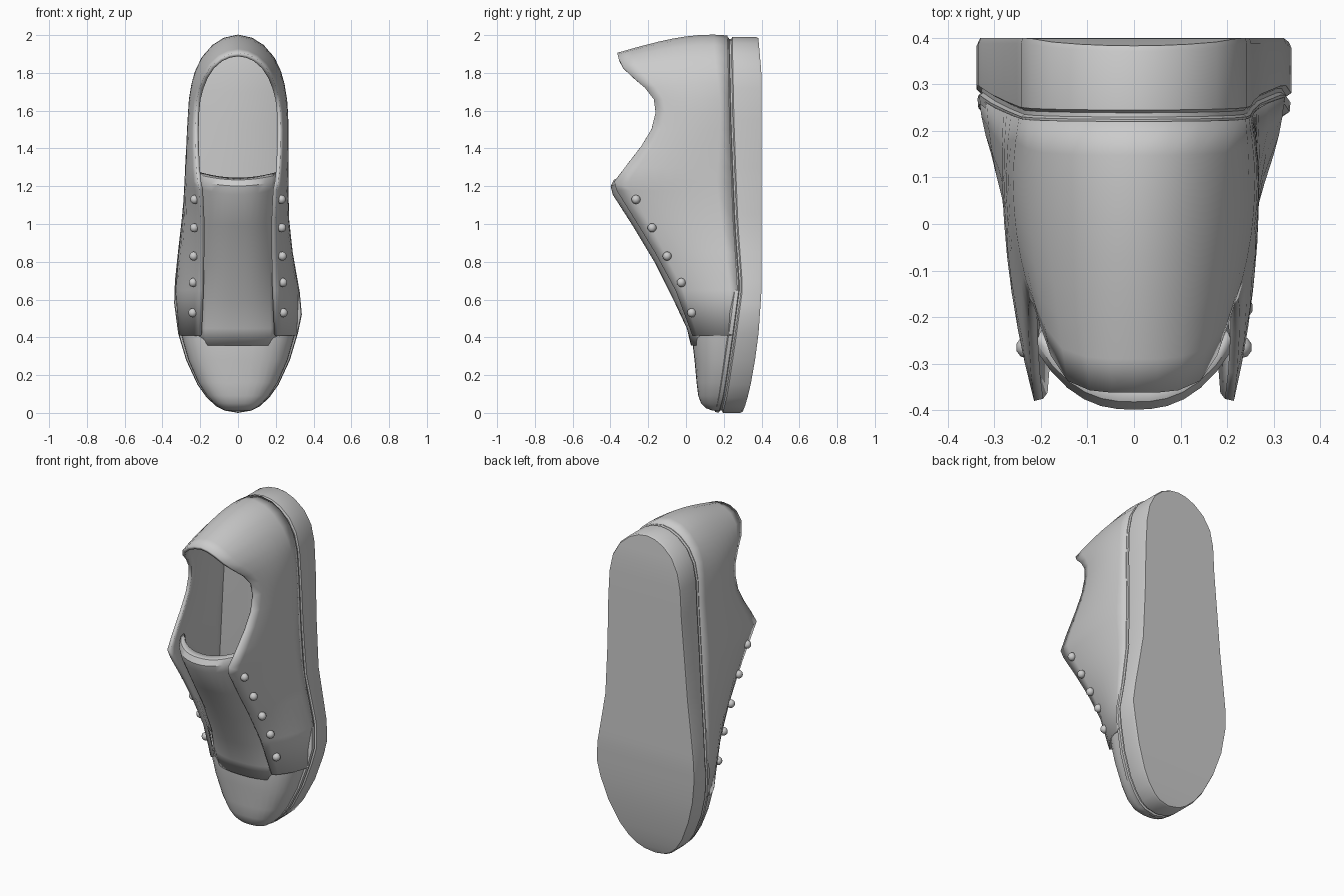
import bpy, bmesh, math

if "Cube" in bpy.data.objects:
    bpy.data.objects.remove(bpy.data.objects["Cube"])


def interp(table, z):
    """Piecewise linear lookup in a list of (z, value)."""
    for (a, u), (b, v) in zip(table, table[1:]):
        if z <= b:
            return u + (v - u) * max(0, z - a) / (b - a)
    return table[-1][1]


# Sole outline half widths (outer and waisted inner side), sole top and bottom heights
TOE = [(0, 0), (.012, .07), (.035, .115), (.08, .165), (.15, .215), (.28, .275), (.42, .317)]
HEEL = [(1.55, .252), (1.72, .243), (1.82, .222), (1.9, .178), (1.955, .115), (1.982, .055), (1.99, 0)]
WIDTH = {
    1: TOE + [(.52, .338), (.64, .327), (.78, .302), (.95, .272), (1.25, .258)] + HEEL,
    -1: TOE + [(.58, .338), (.7, .334), (.85, .318), (1.05, .295), (1.3, .274)] + HEEL,
}
SOLE_TOP = [(0, .165), (.1, .19), (.4, .235), (.66, .27), (1, .245), (1.5, .225), (1.99, .215)]
SOLE_BOTTOM = [(0, .30), (.05, .32), (.2, .355), (.4, .383), (.65, .4), (1.8, .4), (1.99, .383)]


def width(z, side):
    return interp(WIDTH[side], z)


def loft(name, rows, closed=False, caps=None, thickness=0, angle=35):
    """Skin rows of points; caps='bridge' closes mirrored rings, 'start' fills row 0."""
    bm = bmesh.new()
    grid = [[bm.verts.new(p) for p in row] for row in rows]
    n = len(rows[0])
    for a, b in zip(grid, grid[1:]):
        for i in range(n if closed else n - 1):
            j = (i + 1) % n
            bm.faces.new((a[i], a[j], b[j], b[i]))
    if caps == 'bridge':
        for ring in (grid[0], grid[-1]):
            for i in range(n // 2):
                quad = [ring[i], ring[i + 1], ring[-i - 1], ring[-i]]
                bm.faces.new(list(dict.fromkeys(quad)))
    elif caps == 'start':
        bm.faces.new(grid[0])
    bmesh.ops.recalc_face_normals(bm, faces=bm.faces)
    mesh = bpy.data.meshes.new(name)
    bm.to_mesh(mesh)
    bm.free()
    obj = bpy.data.objects.new(name, mesh)
    bpy.context.collection.objects.link(obj)
    if thickness:
        mod = obj.modifiers.new("thickness", 'SOLIDIFY')
        mod.thickness = thickness
        mod.offset = 0
    smooth(obj, angle)
    return obj


def smooth(obj, angle):
    bpy.ops.object.select_all(action='DESELECT')
    obj.select_set(True)
    bpy.context.view_layer.objects.active = obj
    bpy.ops.object.shade_smooth_by_angle(angle=math.radians(angle))


# Sole with a grooved welt: rings are (which edge, height offset, inset scale)
zs = sorted({z for side in WIDTH.values() for z, _ in side})
outline = [(width(z, 1), z) for z in zs] + [(-width(z, -1), z) for z in zs[-2:0:-1]]
rows = []
for edge, dy, s in [(SOLE_TOP, -.02, .93), (SOLE_TOP, -.01, .99), (SOLE_TOP, .01, .995),
                    (SOLE_TOP, .015, .97), (SOLE_TOP, .024, .97), (SOLE_TOP, .03, 1),
                    (SOLE_BOTTOM, -.012, 1), (SOLE_BOTTOM, 0, .985)]:
    k = 1 - (1 - s) * .4
    rows.append([(x * s, interp(edge, z) + dy, 1 + (z - 1) * k) for x, z in outline])
loft("sole", rows, closed=True, caps='bridge')

# Toe cap: domed cross sections (z, top height)
rows = []
for z, top in [(.012, .14), (.025, .105), (.05, .08), (.09, .065), (.16, .056),
               (.28, .045), (.38, .033), (.43, .035)]:
    base = interp(SOLE_TOP, z) + .005
    row = []
    for i in range(17):
        a = math.pi * i / 16
        c, s = math.cos(a), math.sin(a)
        side = 1 if c > 0 else -1
        row.append((side * width(z, side) * .96 * abs(c) ** .8, base - (base - top) * abs(s) ** .75, z))
    rows.append(row)
loft("toe_cap", rows, caps='start')

# Tongue: arched strip (z, half width, side height, centre height) with a rolled lip
rows = []
for z, w, edge, top in [(.36, .2, .09, .037), (.45, .2, .07, .015), (.6, .195, .03, -.055),
                        (.8, .19, -.06, -.155), (1, .19, -.17, -.275), (1.16, .2, -.25, -.378),
                        (1.2, .205, -.26, -.388), (1.225, .205, -.25, -.375), (1.235, .2, -.23, -.345)]:
    row = []
    for i in range(13):
        t = i / 6 - 1
        row.append((w * t, top + (edge - top) * abs(t) ** 2.6, z + (.03 * t * t if z > 1.1 else 0)))
    rows.append(row)
loft("tongue", rows, thickness=.022)

# Quarters and heel: base z on the sole, then rim point (x, y, z)
STATIONS = [
    (.41, .2, .04, .41), (.65, .19, -.05, .65), (.85, .187, -.16, .85), (1.02, .187, -.265, 1.02),
    (1.17, .195, -.365, 1.18), (1.22, .205, -.378, 1.225), (1.3, .212, -.32, 1.3), (1.41, .217, -.235, 1.41),
    (1.5, .218, -.18, 1.5), (1.58, .215, -.158, 1.59), (1.66, .208, -.168, 1.66),
    (1.74, .192, -.215, 1.72), (1.8, .17, -.28, 1.775), (1.87, .135, -.335, 1.83),
    (1.935, .09, -.355, 1.87), (1.972, .045, -.36, 1.89), (1.988, 0, -.36, 1.897)]


def wall(station, side):
    bz, rx, ry, rz = station
    bx, by = width(bz, side) * .965 if rx else 0, interp(SOLE_TOP, bz) + .005
    heel = max(0, bz - 1.7) / .29
    pts = []
    for i in range(9):
        t = i / 8
        bulge = t * (1 - t) * 4
        x = bx + (rx - bx) * t + .025 * bulge * (1 - heel)
        z = bz + (rz - bz) * t + .034 * heel * bulge * (1.15 - .6 * t)
        pts.append((side * x, by + (ry - by) * t, z))
    return pts


rows = [wall(s, 1) for s in STATIONS] + [wall(s, -1) for s in STATIONS[-2::-1]]
loft("quarters_and_heel", rows, thickness=.02, angle=40)

# Lace studs along both flaps
for side in (1, -1):
    for i, (x, y, z) in enumerate([(.24, .03, .53), (.238, -.025, .69), (.235, -.1, .83),
                                   (.232, -.18, .98), (.23, -.265, 1.13)]):
        bpy.ops.mesh.primitive_uv_sphere_add(segments=10, ring_count=6, radius=.024, location=(side * x, y, z))
        stud = bpy.context.object
        stud.name = f"lace_stud_{'right' if side > 0 else 'left'}_{i + 1}"
        smooth(stud, 50)
